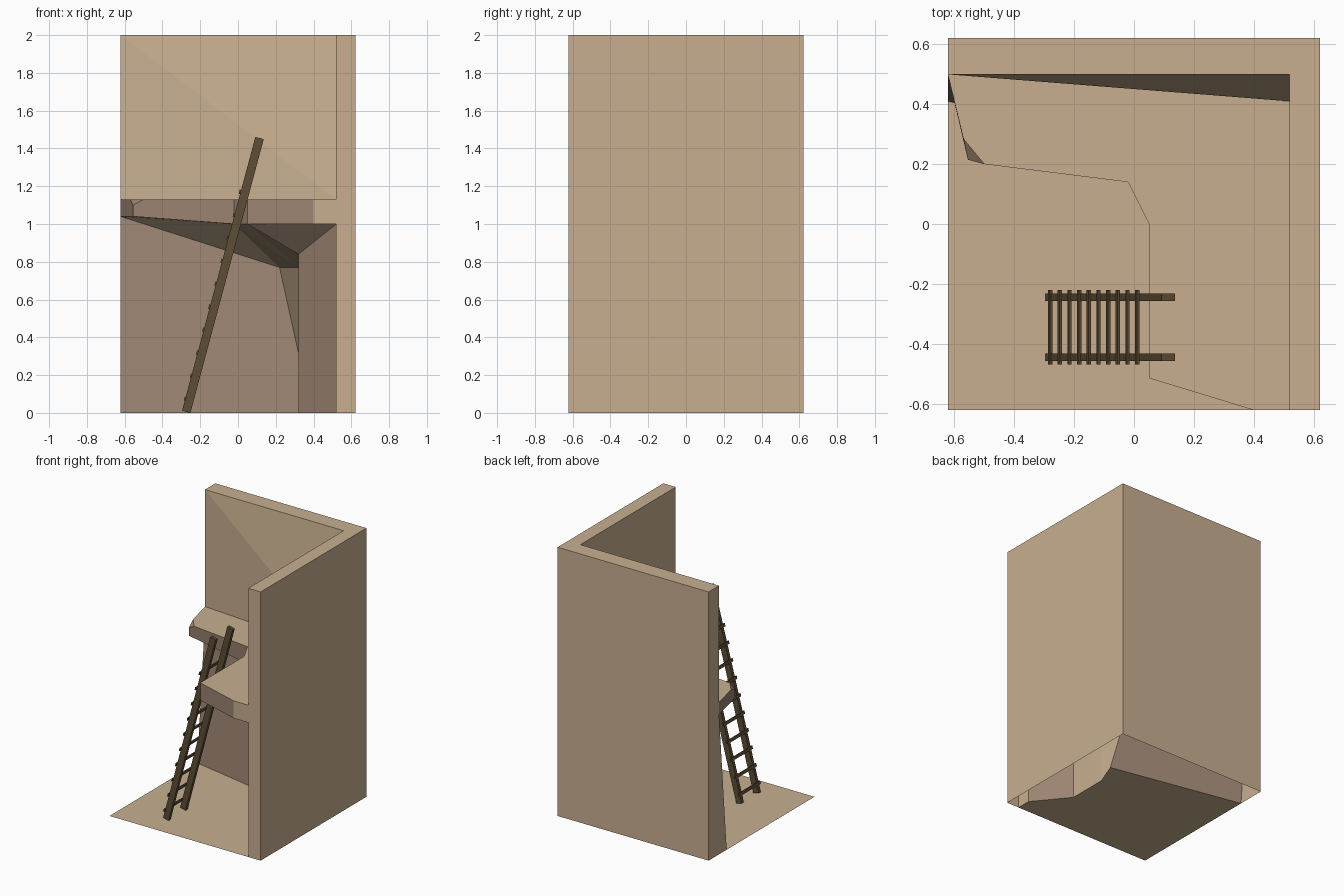
import bpy, bmesh, math
from mathutils import Vector, Matrix

if "Cube" in bpy.data.objects:
    bpy.data.objects.remove(bpy.data.objects["Cube"])

W, IN, TOP, LEDGE = 0.622, 0.52, 2.0, 1.13


def material(name, rgb):
    m = bpy.data.materials.new(name)
    m.diffuse_color = (*rgb, 1)
    m.use_nodes = True
    m.node_tree.nodes["Principled BSDF"].inputs["Base Color"].default_value = m.diffuse_color
    return m


PLASTER = material("plaster", (0.58, 0.43, 0.28))
STONE = material("stone", (0.33, 0.23, 0.165))
WOOD = material("dark_wood", (0.11, 0.075, 0.036))


def finish(name, bm, mat):
    me = bpy.data.meshes.new(name)
    bm.to_mesh(me)
    bm.free()
    me.materials.append(mat)
    ob = bpy.data.objects.new(name, me)
    bpy.context.collection.objects.link(ob)
    return ob


def sheet(name, polys, seen_from, mat):
    """Open surface whose faces all point towards (or away from) a viewpoint."""
    bm = bmesh.new()
    eye = Vector(seen_from)
    for p in polys:
        f = bm.faces.new([bm.verts.new(v) for v in p])
        f.normal_update()
        if f.normal.dot(eye - f.calc_center_median()) < 0:
            f.normal_flip()
    bmesh.ops.remove_doubles(bm, verts=bm.verts, dist=1e-4)
    return finish(name, bm, mat)


def at(xy, z):
    return (xy[0], xy[1], z)


# Ledge outline, rim bottom and recess plan
top = [(-W, .5), (-.57, .285), (-.5, .2), (-.02, .14), (.05, 0), (.05, -.515), (.4, -W)]
T = [at(p, LEDGE) for p in top]
nick = (-.555, .215, 1.1)
A = (-W, .5, 1.04)
L2 = (-.555, .215, 1.04)
L = [A, L2] + [at(p, 1.0) for p in top[3:]]
plan = [(-W, .41), (.39, .21), (.32, .03), (.32, -.27), (IN, -.515), (IN, -W)]
G = [at(p, 0) for p in plan]
B = (.22, .31, .77)
H = [A, B] + [at(p, z) for p, z in zip(plan[2:], (.77, .84, 1.0, 1.0))]

# Floor
sheet("floor", [[(-W, -W, 0)] + G[::-1]], (0, 0, 5), PLASTER)

# Outer faces of the two walls and their end faces (open underneath)
sheet("back_outer_wall", [[(-W, W, 0), (W, W, 0), (W, W, TOP), (-W, W, TOP)]], (0, 9, 1), PLASTER)
sheet("right_outer_wall", [[(W, -W, 0), (W, W, 0), (W, W, TOP), (W, -W, TOP)]], (9, 0, 1), PLASTER)
sheet("wall_top", [[(-W, W, TOP), (W, W, TOP), (W, -W, TOP), (IN, -W, TOP),
                    (IN, .5, TOP), (-W, .5, TOP)]], (0, 0, 9), PLASTER)
sheet("right_wall_end", [[G[5], (W, -W, 0), (W, -W, TOP), (IN, -W, TOP),
                          (IN, -W, LEDGE), T[6], L[5], H[5]]], (0, -9, 1), PLASTER)
sheet("back_wall_end", [[G[0], (-W, W, 0), (-W, W, TOP), (-W, .5, TOP), T[0], A]],
      (-9, 0, 1), PLASTER)

# Upper inner walls
corner = (IN, .41, LEDGE)
sheet("upper_inner_walls", [
    [(-W, .5, TOP), (IN, .5, TOP), corner],
    [(-W, .5, TOP), T[0], corner],
    [(IN, .5, TOP), corner, (IN, -W, LEDGE), (IN, -W, TOP)]], (-.3, -.5, 1.5), PLASTER)

# Ledge: top, rim with a nicked corner, sloping underside
sheet("ledge_top", [T + [(IN, -W, LEDGE), corner]], (0, 0, 9), PLASTER)
rim = [[T[0], T[1], nick, L2, A], [T[1], T[2], nick], [T[2], T[3], L[2], L2, nick]]
rim += [[T[i], T[i + 1], L[i], L[i - 1]] for i in range(3, 6)]
sheet("ledge_rim", rim, (-.9, -.6, 1.1), STONE)
sheet("ledge_underside", [
    [A, L2, L[2]], [A, L[2], B], [L[2], B, H[2]], [L[2], L[3], H[2]],
    [L[3], H[3], H[2]], [L[3], L[4], H[3]], [L[4], H[4], H[3]],
    [L[4], L[5], H[5], H[4]]], (-.3, -.9, -.9), PLASTER)

# Recess walls below the ledge
quads = [[G[i], G[i + 1], H[i + 1], H[i]] for i in range(5)]
sheet("recess_stone_walls", [quads[0], quads[3]], (-.5, -.6, .4), STONE)
sheet("recess_plaster_walls", [quads[1], quads[2], quads[4]], (-.5, -.6, .4), PLASTER)

# Ladder leaning towards +x
foot, head = Vector((-.274, 0, .006)), Vector((.114, 0, 1.455))
tilt = Matrix.Rotation(math.atan2(head.x - foot.x, head.z - foot.z), 4, 'Y')


def beam(name, centre, size):
    bm = bmesh.new()
    bmesh.ops.create_cube(bm, size=1, matrix=Matrix.Translation(centre) @ tilt @ Matrix.Diagonal((*size, 1)))
    return finish(name, bm, WOOD)


for side, y in (("back", -.245), ("front", -.445)):
    mid = (foot + head) / 2
    mid.y = y
    beam("ladder_rail_" + side, mid, (.046, .025, (head - foot).length))
for i in range(10):
    beam(f"ladder_rung_{i + 1}", Vector((-.28 + .0323 * i, -.345, .075 + .1217 * i)), (.009, .25, .022))
